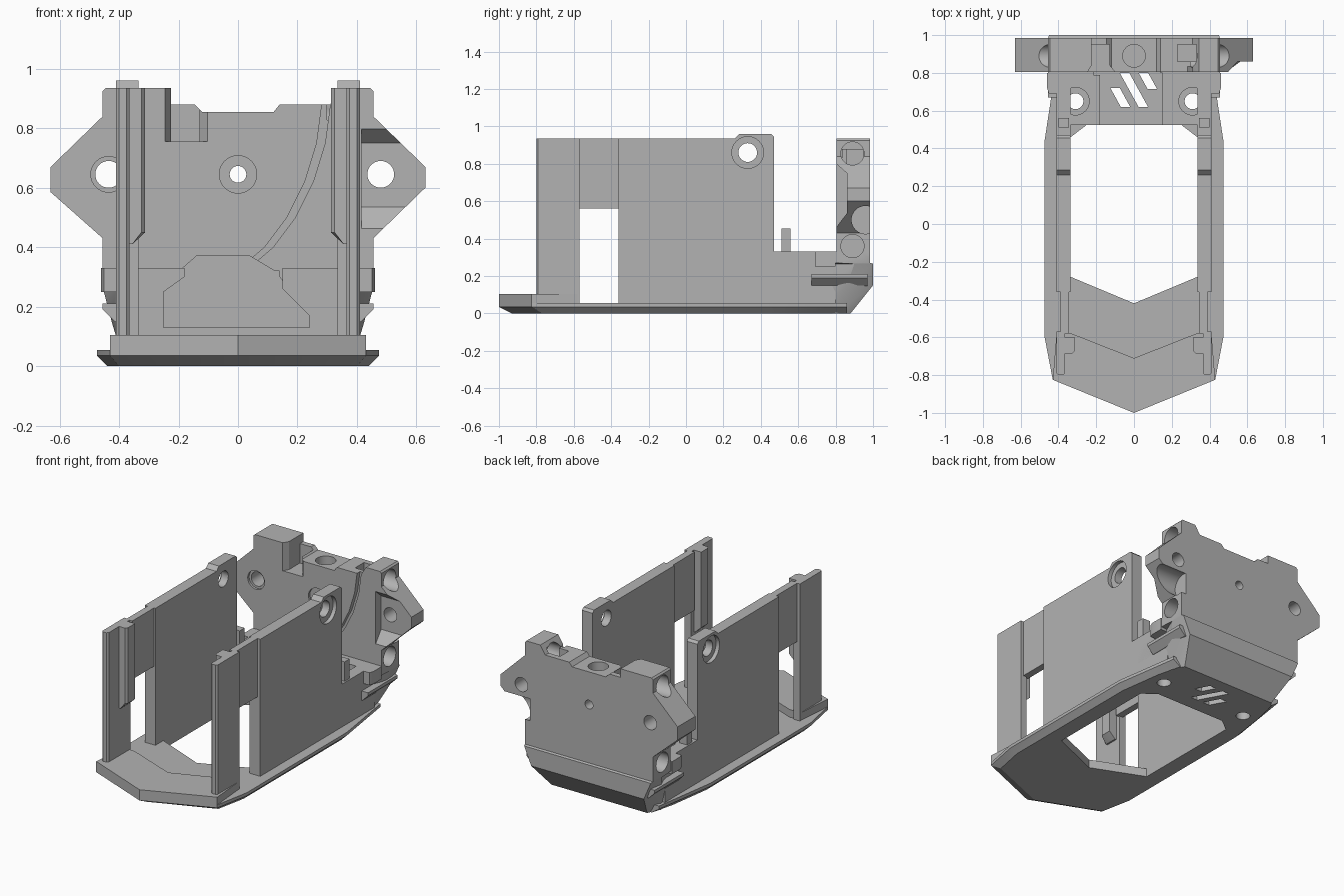
import bpy, bmesh, math
from mathutils import Matrix, Vector

if "Cube" in bpy.data.objects:
    bpy.data.objects.remove(bpy.data.objects["Cube"])

grey = bpy.data.materials.new("plain grey")
grey.use_nodes = True
grey.diffuse_color = (0.45, 0.45, 0.45, 1)
grey.node_tree.nodes["Principled BSDF"].inputs["Base Color"].default_value = (0.45, 0.45, 0.45, 1)


def finish(name, bm):
    bmesh.ops.recalc_face_normals(bm, faces=bm.faces)
    mesh = bpy.data.meshes.new(name)
    bm.to_mesh(mesh)
    bm.free()
    ob = bpy.data.objects.new(name, mesh)
    bpy.context.collection.objects.link(ob)
    mesh.materials.append(grey)
    return ob


def loft(name, rings):
    """Skin a stack of equal-length 3D rings and cap both ends."""
    bm = bmesh.new()
    rows = [[bm.verts.new(p) for p in ring] for ring in rings]
    n = len(rows[0])
    for a, b in zip(rows, rows[1:]):
        for i in range(n):
            j = (i + 1) % n
            bm.faces.new((a[i], a[j], b[j], b[i]))
    bm.faces.new(rows[0])
    bm.faces.new(rows[-1])
    return finish(name, bm)


def prism(name, axis, pts, lo, hi):
    """Extrude a 2D profile along an axis; the other axes keep x, y, z order."""
    def ring(d):
        return [tuple(p[:axis]) + (d,) + tuple(p[axis:]) for p in pts]
    return loft(name, [ring(lo), ring(hi)])


def box(name, x, y, z):
    return prism(name, 2, [(x[0], y[0]), (x[1], y[0]), (x[1], y[1]), (x[0], y[1])], *z)


def rod(axis, centre, r, lo, hi, n=32):
    pts = [(centre[0] + r * math.cos(math.tau * i / n),
            centre[1] + r * math.sin(math.tau * i / n)) for i in range(n)]
    return prism("cutter", axis, pts, lo, hi)


def both(half):
    """Mirror a half outline across x = 0."""
    return half + [(-x, y) for x, y in reversed(half) if x > 0]


def cut(ob, *cutters):
    bpy.context.view_layer.objects.active = ob
    for c in cutters:
        c.hide_render = True
        m = ob.modifiers.new("cut", "BOOLEAN")
        m.operation, m.solver, m.object = "DIFFERENCE", "EXACT", c
        bpy.ops.object.modifier_apply(modifier=m.name)
        bpy.data.objects.remove(c)
    return ob


# Base tray with chamfered underside and large opening
under = both([(0, -.93), (.40, -.77), (.44, -.57), (.44, .42), (.40, .7), (.36, .86)])
upper = both([(0, -1), (.43, -.825), (.475, -.59), (.475, .43), (.44, .66), (.41, .86)])
base = loft("base_tray", [[(x, y, z) for x, y in ring]
                          for ring, z in ((under, 0), (upper, .035), (upper, .055))])
opening = [(0, -.42), (.335, -.28), (.335, .46), (.25, .525)]
cut(base, prism("cutter", 2, both(opening), -.1, .2))

# Raised pointed nose
nose = [(0, -1), (.43, -.825), (.41, -.58), (.33, -.58), (0, -.71)]
outline = nose + [(-x, y) for x, y in reversed(nose[1:4])]
prism("raised_nose", 2, outline, .05, .104)

# Side walls, front pillars and posts, mirrored
for side, s in (("left", 1), ("right", -1)):
    def sx(a, b):
        return tuple(sorted((s * a, s * b)))

    wall = prism(side + "_wall", 0,
                 [(-.36, .05), (.8, .05), (.8, .33), (.47, .33), (.47, .945), (.455, .96),
                  (.285, .96), (.26, .935), (-.36, .935)], *sx(.335, .41))
    cut(wall, rod(0, (.33, .86), .05, *sx(.2, .5)), rod(0, (.33, .86), .085, *sx(.385, .5)))
    box(side + "_upper_panel", sx(.345, .39), (-.58, -.35), (.56, .935))
    prism(side + "_front_pillar", 2,
          [(s * x, y) for x, y in ((.365, -.79), (.375, -.8), (.4, -.8), (.41, -.79),
                                   (.41, -.57), (.365, -.57))], .05, .935)
    rib = [(.312, -.67), (.325, -.685), (.37, -.685), (.37, -.6), (.312, -.6)]
    loft(side + "_pillar_rib", [[(s * max(x, xmin), y, z) for x, y in rib]
                                for xmin, z in ((.355, .41), (.31, .45), (.31, .935))])
    prism(side + "_post", 0, [(.51, .3), (.56, .3), (.56, .455), (.51, .455)], *sx(.345, .4))
    # side wing on the rear corner
    prism(side + "_rear_wing", 1,
          [(s * x, z) for x, z in ((.38, .14), (.415, .15), (.455, .19), (.455, .21), (.38, .21))],
          .67, .97)

# Rear foot: chamfered block with pocket, slits and screw holes
levels = [
    (0, [(.38, .525), (.38, .7), (.38, .8), (.34, .88)]),
    (.15, [(.41, .525), (.41, .78), (.425, .86), (.40, 1)]),
    (.265, [(.41, .525), (.41, .79), (.455, .9), (.45, 1)]),
    (.27, [(.41, .525), (.41, .79), (.455, .8), (.455, .985)]),
    (.33, [(.41, .525), (.41, .79), (.455, .8), (.455, .985)]),
]
foot = loft("rear_foot", [[(x, y, z) for x, y in both(half)] for z, half in levels])
pocket = [(-.25, .13), (.24, .13), (.24, .17), (.15, .26), (.15, .5), (-.18, .5),
          (-.18, .3), (-.25, .25)]
cut(foot, prism("cutter", 1, pocket, .4, .8),
    prism("cutter", 1, [(-.25, .13), (.24, .13), (.24, .17), (.14, .3), (.14, .5),
                        (-.14, .5), (-.25, .25)], .79, .9))
for dx, top, bottom in ((-.10, .72, .62), (-.05, .8, .62), (.05, .8, .715)):
    run = (top - bottom) * .55
    slit = [(dx - .025, top), (dx + .025, top), (dx + run + .025, bottom), (dx + run - .025, bottom)]
    for ob in (foot, base):
        cut(ob, prism("cutter", 2, slit, -.1, .2))
for s in (1, -1):
    for ob in (foot, base):
        cut(ob, rod(2, (s * .31, .65), .042, -.1, .5))
    cut(foot, rod(2, (s * .31, .65), .073, .29, .5))
    prism("screw_seat", 2, [(s * .45, .69), (s * .46, .72), (s * .46, .8), (s * .38, .8),
                            (s * .38, .69)], .25, .33)

# Rear bracket with pointed ears
bracket = prism("rear_bracket", 1, [
    (-.455, .32), (.455, .32), (.455, .43), (.63, .6), (.63, .67), (.455, .84), (.455, .925),
    (.445, .935), (.345, .935), (.31, .88), (.14, .88), (.12, .855), (-.12, .855), (-.145, .88),
    (-.225, .88), (-.225, .935), (-.445, .935), (-.455, .925), (-.455, .84), (-.63, .67),
    (-.63, .585), (-.455, .43)], .805, .985)

# Curved groove on the front of the bracket
arc = [(.285, .9), (.265, .75), (.225, .62), (.165, .5), (.09, .4), (.02, .34)]
groove = arc + [(x + .028, z) for x, z in reversed(arc)]
cut(bracket,
    prism("cutter", 1, groove, .7, .835),
    prism("cutter", 2, [(-.255, .79), (-.225, .84), (-.225, .95), (-.13, .95), (-.13, .84),
                        (-.09, .79)], .755, 1.1),
    prism("cutter", 1, [(-.22, .3), (-.14, .37), (.04, .37), (.14, .31)], .7, .9),
    prism("cutter", 0, [(.78, .43), (.86, .535), (.86, .75), (.78, .82)], .415, .8),
    box("cutter", (.23, .33), (.86, .95), (.7, 1.1)),
    rod(2, (0, .89), .06, .74, 1.1),
    rod(0, (.96, .5), .075, .42, .8))
# Bolt holes through the bracket and sockets in its ends
for x, r, ring in ((-.435, .045, .06), (0, .028, .063), (.48, .045, .06)):
    cut(bracket, rod(1, (x, .645), r, .7, 1.1), rod(1, (x, .645), ring, .7, .82))
for lo, hi in ((.3, .8), (-.8, -.34)):
    cut(bracket, rod(0, (.89, .855), .062, lo, hi), rod(0, (.89, .36), .062, lo, hi))
    cut(foot, rod(0, (.89, .36), .062, lo, hi))

# Keep edges crisp, round the holes
bpy.ops.object.select_all(action="DESELECT")
for ob in bpy.context.collection.objects:
    if ob.type == "MESH" and ob.data.materials and ob.data.materials[0] == grey:
        ob.select_set(True)
        bpy.context.view_layer.objects.active = ob
bpy.ops.object.shade_smooth_by_angle(angle=math.radians(25))
